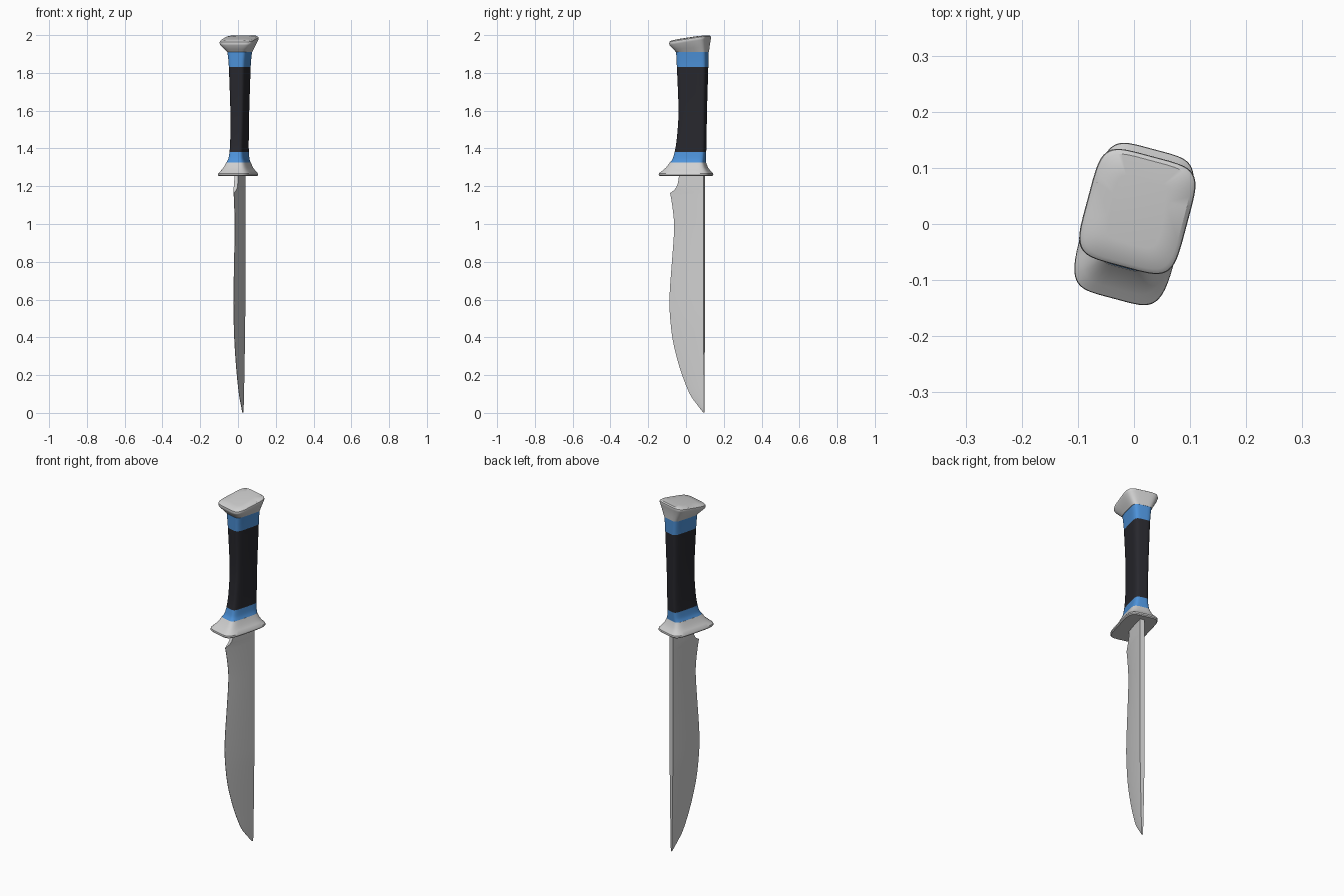
import bpy, bmesh, math

if "Cube" in bpy.data.objects:
    bpy.data.objects.remove(bpy.data.objects["Cube"])

TURN = math.radians(-15)   # whole knife is turned about its vertical axis


def material(name, rgb):
    m = bpy.data.materials.new(name)
    m.diffuse_color = (*rgb, 1)
    m.use_nodes = True
    m.node_tree.nodes["Principled BSDF"].inputs["Base Color"].default_value = m.diffuse_color
    return m


steel = material("light steel", (0.63, 0.63, 0.63))
blue = material("blue band", (0.075, 0.29, 0.70))
black = material("black grip", (0.021, 0.021, 0.027))


def loft(name, rings, mats, rule=None, angle=35):
    """Skin a stack of equal-length point rings, with capped ends."""
    bm = bmesh.new()
    vs = [[bm.verts.new(p) for p in r] for r in rings]
    n = len(rings[0])
    for lo, hi in zip(vs, vs[1:]):
        for i in range(n):
            j = (i + 1) % n
            bm.faces.new((lo[i], lo[j], hi[j], hi[i]))
    bm.faces.new(vs[0][::-1])
    bm.faces.new(vs[-1])
    bmesh.ops.recalc_face_normals(bm, faces=bm.faces[:])
    if rule:
        for f in bm.faces:
            f.material_index = rule(f.calc_center_median().z)
    me = bpy.data.meshes.new(name)
    bm.to_mesh(me)
    bm.free()
    for m in mats:
        me.materials.append(m)
    ob = bpy.data.objects.new(name, me)
    bpy.context.collection.objects.link(ob)
    ob.rotation_euler.z = TURN
    bpy.ops.object.select_all(action='DESELECT')
    ob.select_set(True)
    bpy.context.view_layer.objects.active = ob
    bpy.ops.object.shade_smooth_by_angle(angle=math.radians(angle))
    return ob


def rounded(z, a, b, cy, tilt=0, n=48, power=5):
    """Rounded-rectangle ring, half sizes a and b, optionally tilted."""
    pts = []
    for i in range(n):
        t = 2 * math.pi * (i + 0.5) / n
        c, s = math.cos(t), math.sin(t)
        x = a * math.copysign(abs(c) ** (2 / power), c)
        y = b * math.copysign(abs(s) ** (2 / power), s)
        pts.append((x, cy + y, z + tilt * y))
    return pts


def spline(pts, steps):
    """Smooth Catmull-Rom curve through the points."""
    p = [pts[0]] + pts + [pts[-1]]
    out = []
    for i in range(1, len(p) - 2):
        for k in range(steps):
            t = k / steps
            out.append(tuple(0.5 * (2 * b + (c - a) * t + (2 * a - 5 * b + 4 * c - d) * t * t
                                    + (3 * b - a - 3 * c + d) * t ** 3)
                             for a, b, c, d in zip(*p[i - 1:i + 3])))
    return out + [pts[-1]]


# flared guard
loft("guard", [rounded(*s) for s in [
    (1.254, 0.083, 0.134, 0), (1.259, 0.087, 0.138, 0), (1.268, 0.086, 0.137, 0),
    (1.282, 0.074, 0.122, 0.002), (1.30, 0.062, 0.106, 0.006), (1.326, 0.051, 0.092, 0.011)]],
    [steel])

# waisted handle: blue bands at both ends, black between
grip = spline([(1.325, 0.051, 0.092, 0.011), (1.345, 0.043, 0.086, 0.018),
               (1.38, 0.038, 0.082, 0.024)], 4)[:-1]
grip += spline([(1.38, 0.038, 0.082, 0.024), (1.45, 0.037, 0.077, 0.031),
                (1.60, 0.039, 0.073, 0.037), (1.83, 0.046, 0.080, 0.036)], 5)
grip += [(1.87, 0.049, 0.081, 0.0355), (1.912, 0.054, 0.082, 0.035)]
loft("handle", [rounded(*s) for s in grip], [black, blue],
     lambda z: 0 if 1.38 < z < 1.83 else 1)

# pommel with a top that slopes down to the front
loft("pommel", [rounded(*s) for s in [
    (1.911, 0.056, 0.083, 0.035), (1.93, 0.068, 0.089, 0.030, 0.06),
    (1.962, 0.089, 0.100, 0.023, 0.16), (1.970, 0.0915, 0.102, 0.023, 0.16),
    (1.978, 0.090, 0.101, 0.023, 0.15), (1.984, 0.083, 0.094, 0.023, 0.15),
    (1.987, 0.05, 0.06, 0.023, 0.15)]], [steel])

# blade: cutting-edge outline (z, y) from tip to heel, then the notch
edge = spline([(0.003, 0.094), (0.045, 0.06), (0.10, 0.021), (0.20, -0.021), (0.31, -0.055),
               (0.415, -0.077), (0.55, -0.090), (0.655, -0.088), (0.81, -0.076),
               (0.945, -0.066), (1.02, -0.066), (1.11, -0.077), (1.163, -0.087)], 4)
edge += [(1.18, -0.062), (1.195, -0.050), (1.215, -0.042), (1.265, -0.034)]
SPINE = 0.100
rings = []
for z, y in edge:
    t = 0.003 + 0.010 * min(1, z / 0.5) ** 0.7        # half thickness
    e = 0.001 if z < 1.165 else min(0.010, 0.001 + (z - 1.163) * 0.4)
    ridge = y + 0.45 * (SPINE - y)
    rings.append([(-e, y, z), (e, y, z), (t, ridge, z),
                  (t, SPINE, z), (-t, SPINE, z), (-t, ridge, z)])
loft("blade", rings, [steel])
